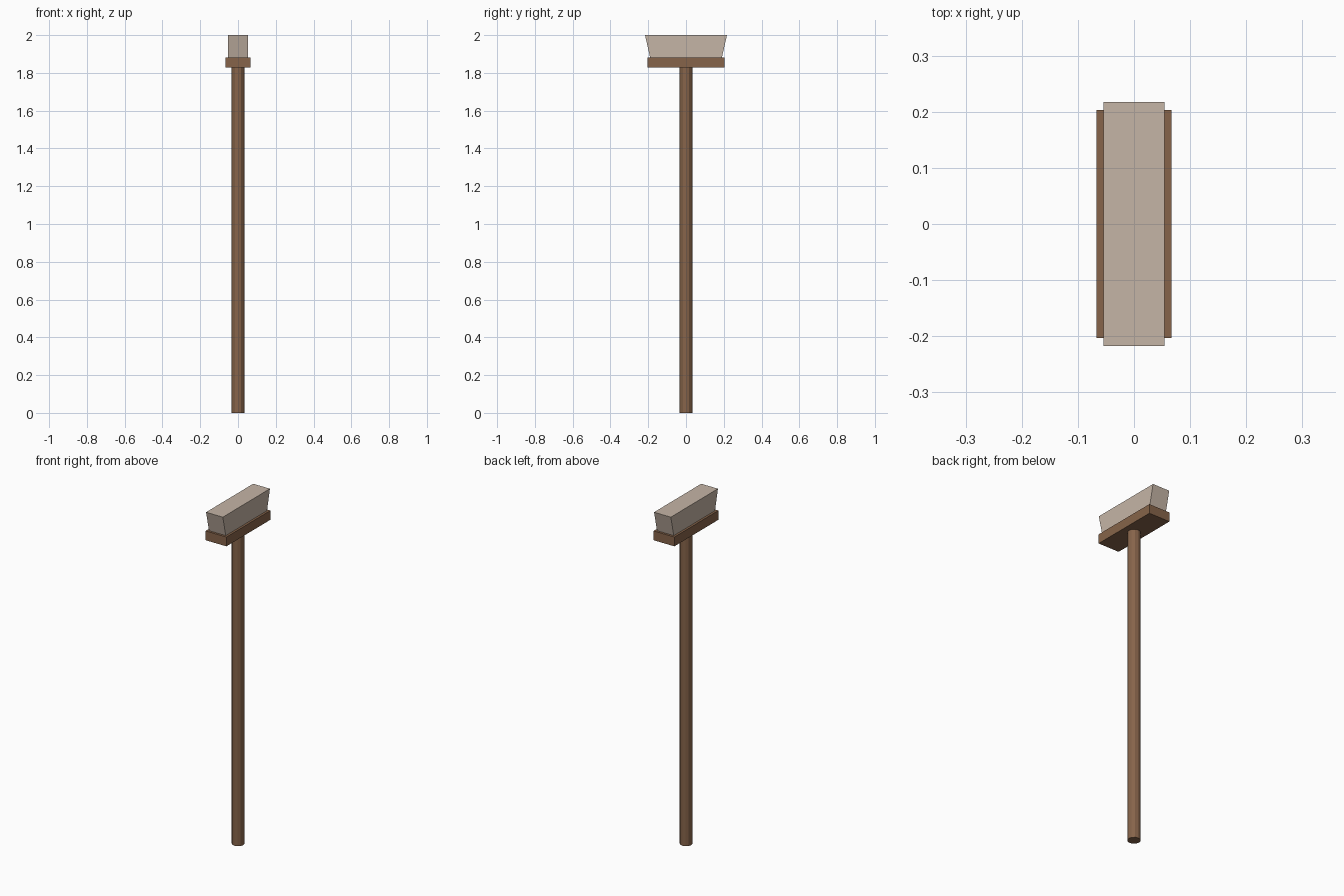
import bpy, bmesh

if "Cube" in bpy.data.objects:
    bpy.data.objects.remove(bpy.data.objects["Cube"])


def material(name, color):
    m = bpy.data.materials.new(name)
    m.diffuse_color = (*color, 1.0)
    m.use_nodes = True
    m.node_tree.nodes["Principled BSDF"].inputs["Base Color"].default_value = m.diffuse_color
    return m


wood = material("brown wood", (0.24, 0.127, 0.068))
bristle = material("pale bristle", (0.56, 0.46, 0.38))


def frustum(name, mat, z0, z1, half_x, half_y0, half_y1):
    """Box whose y half-size changes from bottom to top."""
    bm = bmesh.new()
    bmesh.ops.create_cube(bm, size=2)
    for v in bm.verts:
        top = v.co.z > 0
        v.co.x *= half_x
        v.co.y *= half_y1 if top else half_y0
        v.co.z = z1 if top else z0
    mesh = bpy.data.meshes.new(name)
    bm.to_mesh(mesh)
    bm.free()
    mesh.materials.append(mat)
    obj = bpy.data.objects.new(name, mesh)
    bpy.context.collection.objects.link(obj)
    return obj


# Long round handle standing on the ground
HANDLE_TOP = 1.83
bpy.ops.mesh.primitive_cylinder_add(vertices=12, radius=0.034, depth=HANDLE_TOP,
                                    location=(0, 0, HANDLE_TOP / 2))
handle = bpy.context.object
handle.name = "handle"
handle.data.materials.append(wood)

# Wooden head block and the bristles flaring out above it
frustum("head_block", wood, 1.828, 1.882, 0.067, 0.203, 0.203)
frustum("bristles", bristle, 1.882, 2.0, 0.054, 0.19, 0.217)
